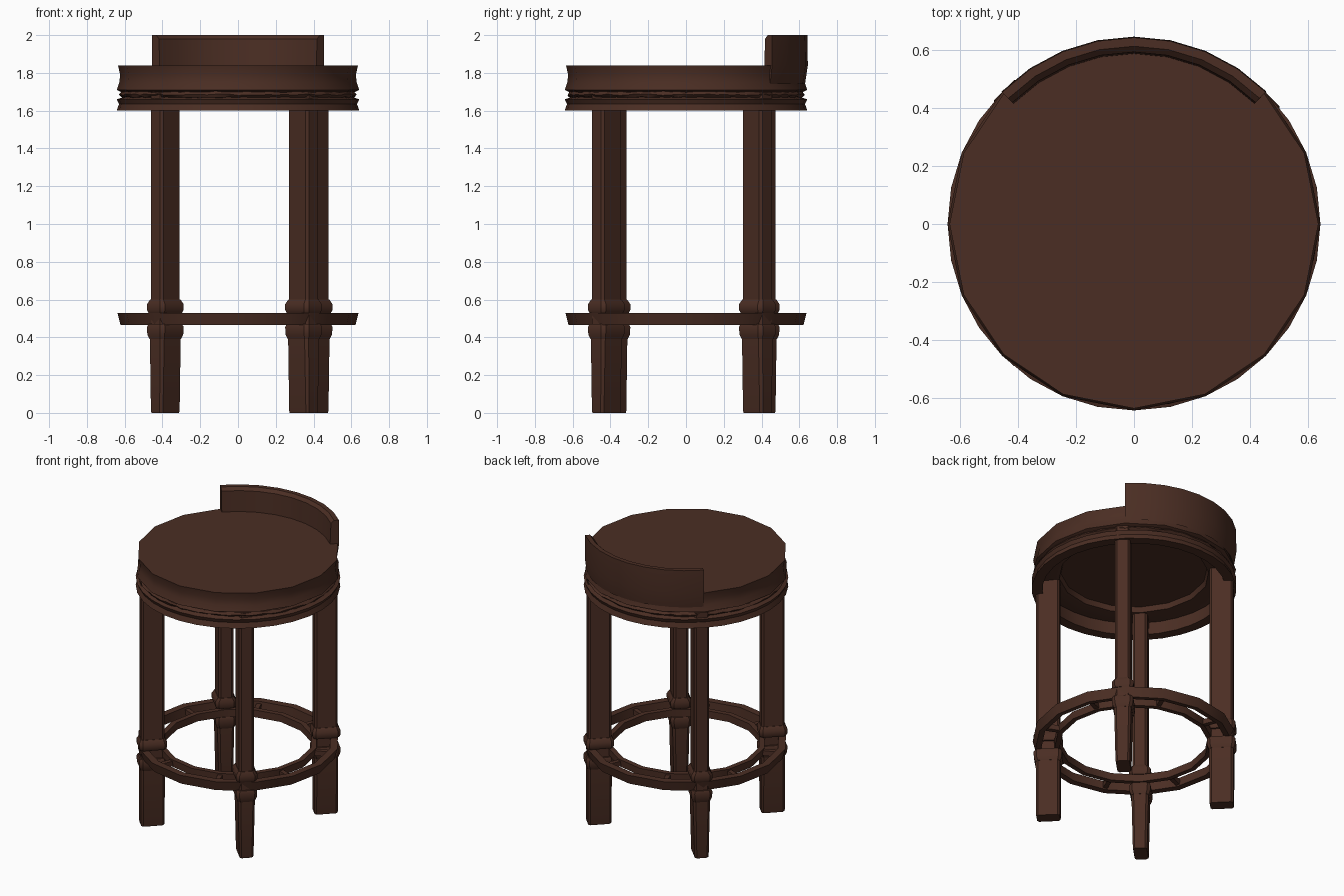
import bpy, bmesh, math, random
from mathutils import Vector

random.seed(4)
old = bpy.data.objects.get("Cube")
if old:
    bpy.data.objects.remove(old, do_unlink=True)

wood = bpy.data.materials.new("dark_brown_wood")
wood.use_nodes = True
colour = (0.07, 0.027, 0.017, 1)
wood.diffuse_color = colour
wood.node_tree.nodes["Principled BSDF"].inputs["Base Color"].default_value = colour


def finish(name, bm, angle=35):
    """Turn a bmesh into a shaded object in the wood colour."""
    bmesh.ops.recalc_face_normals(bm, faces=bm.faces)
    mesh = bpy.data.meshes.new(name)
    bm.to_mesh(mesh)
    bm.free()
    mesh.materials.append(wood)
    obj = bpy.data.objects.new(name, mesh)
    bpy.context.collection.objects.link(obj)
    bpy.ops.object.select_all(action='DESELECT')
    obj.select_set(True)
    bpy.context.view_layer.objects.active = obj
    bpy.ops.object.shade_smooth_by_angle(angle=math.radians(angle))


def loft(bm, rings, wrap=False):
    """Skin a list of closed vertex rings, capping the ends unless wrapped."""
    rings = [[bm.verts.new(p) for p in ring] for ring in rings]
    pairs = list(zip(rings, rings[1:]))
    if wrap:
        pairs.append((rings[-1], rings[0]))
    else:
        bm.faces.new(rings[0])
        bm.faces.new(rings[-1])
    for a, b in pairs:
        for i in range(len(a)):
            j = (i + 1) % len(a)
            bm.faces.new((a[i], a[j], b[j], b[i]))


def circle(radius, z, sides):
    steps = [i * math.tau / sides for i in range(sides)]
    return [(radius * math.cos(a), radius * math.sin(a), z) for a in steps]


def lathe(name, profile, sides, wrap=False):
    """Spin (radius, height) points round the z axis."""
    bm = bmesh.new()
    loft(bm, [circle(r, z, sides) for r, z in profile], wrap)
    finish(name, bm)


# Seat cushion with a waisted rim and a recessed underside
lathe("seat", [(0.46, 1.735), (0.47, 1.7), (0.6, 1.69), (0.642, 1.71),
               (0.628, 1.75), (0.624, 1.79), (0.635, 1.838)], 16)

# Apron ring under the seat
lathe("apron", [(0.575, 1.6), (0.642, 1.6), (0.63, 1.635), (0.642, 1.66),
                (0.61, 1.67), (0.585, 1.695)], 32, wrap=True)

# Rough cord between seat and apron
bm = bmesh.new()
cord = []
for radius, z in [(0.59, 1.664), (0.617, 1.672), (0.628, 1.685), (0.617, 1.7), (0.59, 1.705)]:
    cord.append([Vector(p) * random.uniform(0.994, 1.006) for p in circle(radius, z, 96)])
    for p in cord[-1]:
        p.z = z + random.uniform(-0.004, 0.004)
loft(bm, cord, wrap=True)
finish("cord", bm)

# Low curved backrest, its inner face leaning back
bm = bmesh.new()
sections = []
for i in range(9):
    a = math.radians(45 + i * 90 / 8)
    section = [(0.585, 1.8), (0.592, 1.98), (0.612, 2.0), (0.642, 2.0), (0.645, 1.84), (0.63, 1.74)]
    sections.append([(r * math.cos(a), r * math.sin(a), z) for r, z in section])
loft(bm, sections)
finish("backrest", bm)

# Footrest: outer and inner hoops joined by short spokes
lathe("footrest_outer_hoop", [(0.585, 0.47), (0.622, 0.465), (0.638, 0.53), (0.59, 0.53)], 16, wrap=True)
lathe("footrest_inner_hoop", [(0.468, 0.475), (0.5, 0.475), (0.503, 0.525), (0.468, 0.525)], 16, wrap=True)
bm = bmesh.new()
for quarter in range(4):
    for offset in (-22, 22):
        a = math.radians(quarter * 90 + offset)
        out = Vector((math.cos(a), math.sin(a), 0))
        side = Vector((-out.y, out.x, 0)) * 0.015
        loft(bm, [[out * r + side * s + Vector((0, 0, z))
                   for s, z in ((-1, 0.48), (1, 0.48), (1, 0.515), (-1, 0.515))]
                  for r in (0.48, 0.6)])
finish("footrest_spokes", bm)


def leg_part(name, x, y, levels):
    """Chamfered plank, its long side pointing outward: (height, depth, width)."""
    out = Vector((math.copysign(1, x), math.copysign(1, y), 0)).normalized()
    side = Vector((-out.y, out.x, 0))
    bm = bmesh.new()
    rings = []
    for z, depth, width in levels:
        d, w, c = depth / 2, width / 2, width * 0.14
        outline = [(d, c - w), (d, w - c), (d - c, w), (c - d, w),
                   (-d, w - c), (-d, c - w), (c - d, -w), (d - c, -w)]
        rings.append([Vector((x, y, z)) + out * u + side * v for u, v in outline])
    loft(bm, rings)
    finish(name, bm)


# Four legs, each with a collar above and below the footrest
legs = {"front_right": (-0.385, -0.392), "front_left": (0.347, -0.422),
        "back_right": (-0.385, 0.398), "back_left": (0.403, 0.378)}
for place, (x, y) in legs.items():
    leg_part(place + "_leg", x, y, [(0.4, 0.148, 0.095), (1.7, 0.148, 0.095)])
    leg_part(place + "_upper_collar", x, y, [(0.53, 0.165, 0.12), (0.545, 0.178, 0.135),
                                             (0.575, 0.178, 0.135), (0.6, 0.155, 0.1)])
    leg_part(place + "_lower_collar", x, y, [(0.39, 0.155, 0.11), (0.415, 0.175, 0.13),
                                             (0.455, 0.178, 0.135), (0.47, 0.165, 0.12)])
    leg_part(place + "_foot", x, y, [(0, 0.145, 0.085), (0.01, 0.15, 0.09), (0.4, 0.153, 0.108)])
